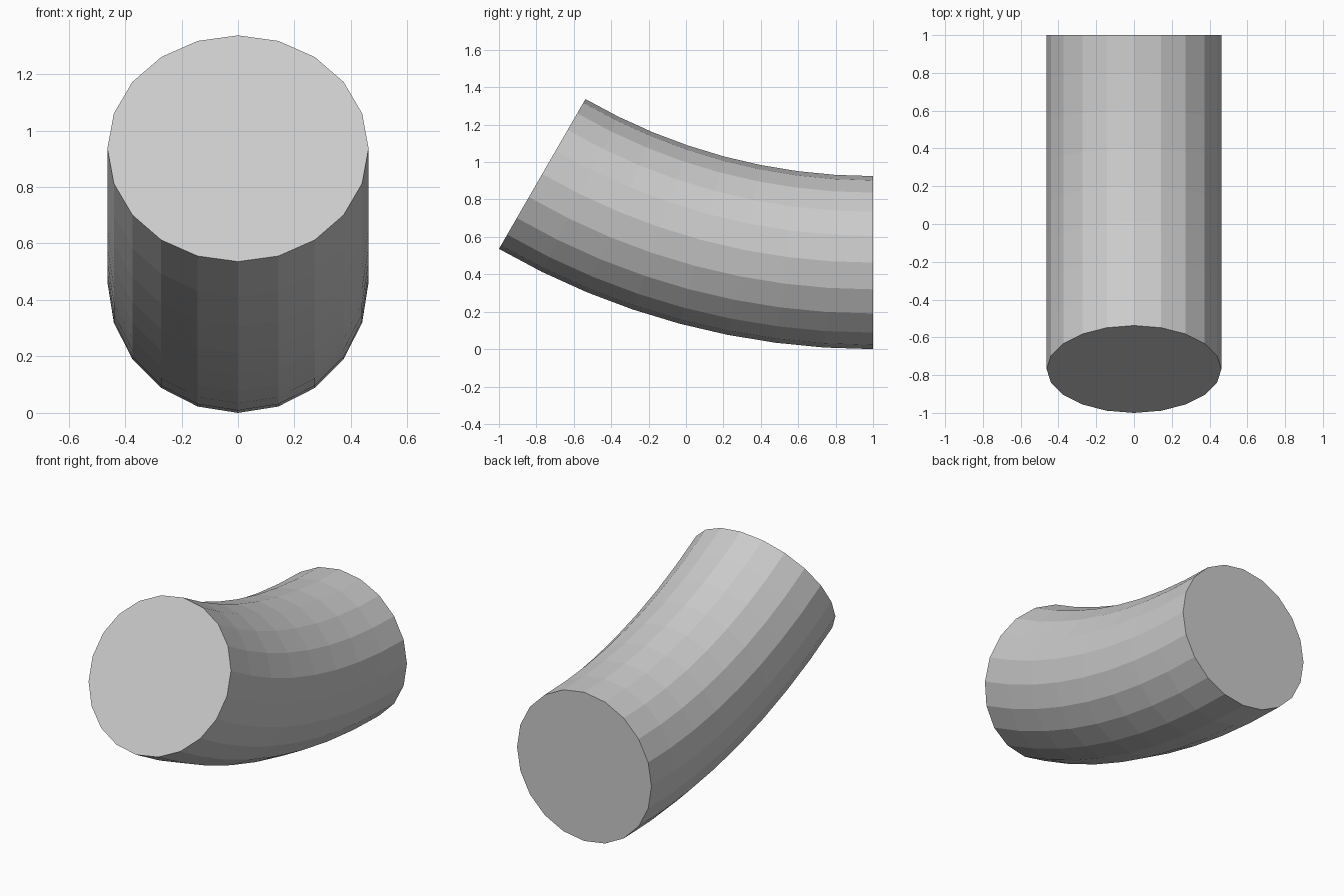
import bpy, bmesh
from math import radians
from mathutils import Matrix, Vector

if "Cube" in bpy.data.objects:
    bpy.data.objects.remove(bpy.data.objects["Cube"])

SIDES, STEPS = 20, 8
RADIUS = 0.4625             # pipe radius
BEND = radians(30)          # bend angle
PIVOT = Vector((0, 1, 4))   # bend axis runs along x through here

bm = bmesh.new()

# End disc standing upright at y = 1, with a vertex at top and bottom
place = Matrix.Translation((0, 1, RADIUS)) @ Matrix.Rotation(radians(90), 4, 'X')
disc = bmesh.ops.create_circle(bm, cap_ends=True, radius=RADIUS,
                               segments=SIDES, matrix=place)
end_face = bm.faces[:]

# Sweep the disc around the bend axis towards the raised front end
bmesh.ops.spin(bm, geom=end_face + bm.edges[:] + bm.verts[:], cent=PIVOT,
               axis=(1, 0, 0), angle=-BEND, steps=STEPS, use_duplicate=False)

# Make sure both ends are capped
bmesh.ops.remove_doubles(bm, verts=bm.verts[:], dist=1e-5)
bmesh.ops.holes_fill(bm, edges=[e for e in bm.edges if e.is_boundary], sides=0)
bmesh.ops.recalc_face_normals(bm, faces=bm.faces[:])

mesh = bpy.data.meshes.new("bent_pipe")
bm.to_mesh(mesh)
bm.free()
pipe = bpy.data.objects.new("bent_pipe", mesh)
bpy.context.collection.objects.link(pipe)
